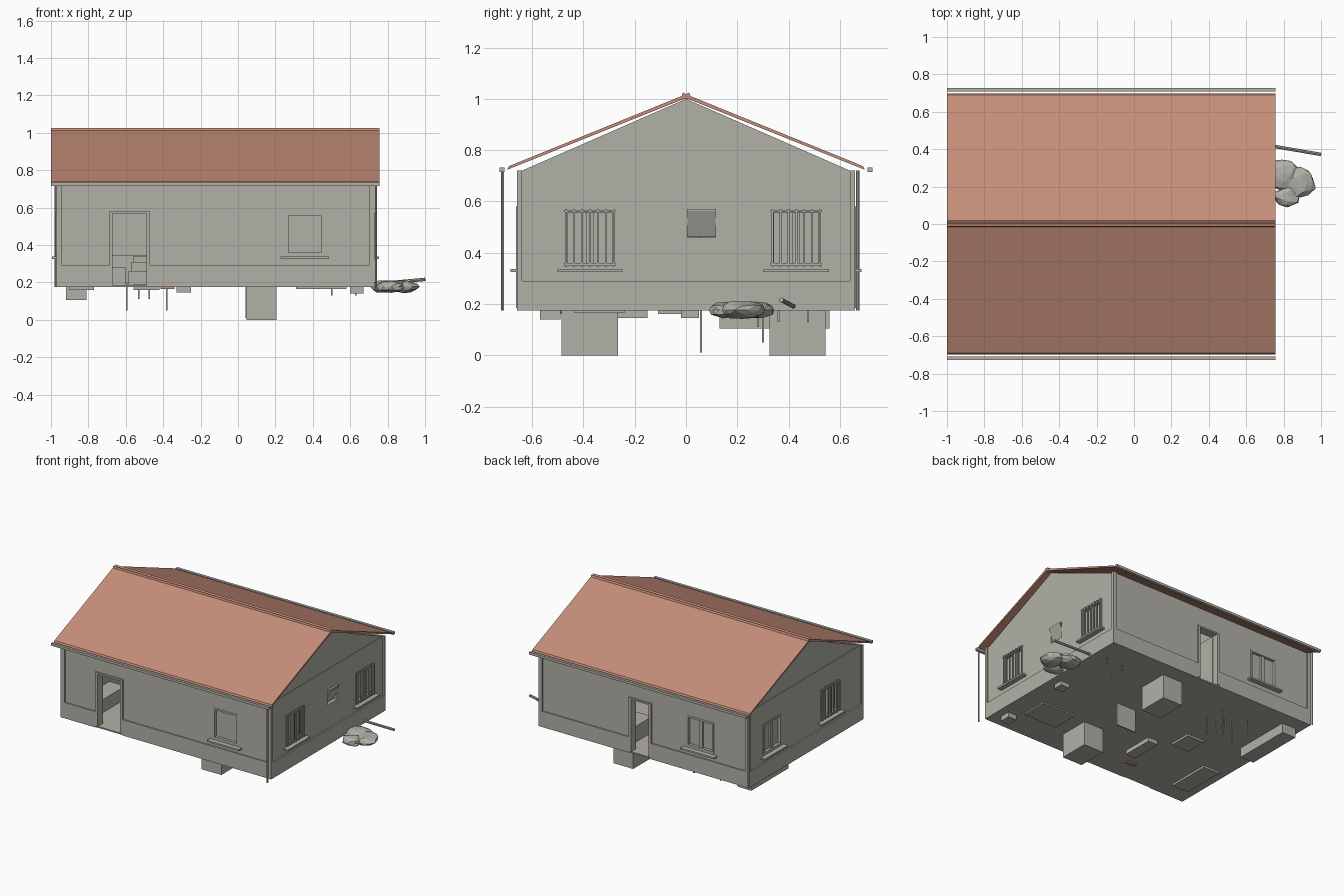
import bpy, bmesh, random
from mathutils import Matrix, Vector

random.seed(4)
cube = bpy.data.objects.get("Cube")
if cube:
    bpy.data.objects.remove(cube)


def material(name, color):
    m = bpy.data.materials.new(name)
    m.use_nodes = True
    m.diffuse_color = color
    m.node_tree.nodes["Principled BSDF"].inputs["Base Color"].default_value = color
    return m


GREY = material("warm_grey", (0.45, 0.44, 0.39, 1))
TILE = material("terracotta", (0.56, 0.27, 0.19, 1))


def finish(name, bm, mat):
    me = bpy.data.meshes.new(name)
    bm.to_mesh(me)
    bm.free()
    me.materials.append(mat)
    ob = bpy.data.objects.new(name, me)
    bpy.context.scene.collection.objects.link(ob)
    return ob


def boxes(name, bounds, mat=GREY):
    """One object from pairs of opposite corners."""
    bm = bmesh.new()
    for a, b in bounds:
        a, b = Vector(a), Vector(b)
        size = [max(abs(c), 0.001) for c in b - a]
        bmesh.ops.create_cube(bm, size=1, matrix=Matrix.Translation((a + b) / 2) @ Matrix.Diagonal((*size, 1)))
    return finish(name, bm, mat)


def prism(name, profile, x0, x1, mat):
    """A y-z outline extruded along x."""
    bm = bmesh.new()
    face = bm.faces.new([bm.verts.new((x0, y, z)) for y, z in profile])
    ext = bmesh.ops.extrude_face_region(bm, geom=[face])
    moved = [v for v in ext["geom"] if isinstance(v, bmesh.types.BMVert)]
    bmesh.ops.translate(bm, verts=moved, vec=(x1 - x0, 0, 0))
    bmesh.ops.recalc_face_normals(bm, faces=bm.faces)
    return finish(name, bm, mat)


# House limits
X0, X1, Y, BASE, EAVE, PLINTH = -0.96, 0.72, 0.65, 0.175, 0.72, 0.29


def at(side, u, w, z):
    """Point on a wall: u along it, w outwards, z up."""
    return {"front": (u, -Y - w, z), "back": (u, Y + w, z),
            "left": (X1 + w, u, z), "right": (X0 - w, u, z)}[side]


def slab(side, u0, u1, w0, w1, z0, z1):
    return at(side, u0, w0, z0), at(side, u1, w1, z1)


# Walls with openings (u0, u1, z0, z1), and the plinth in front of them
WZ = (0.345, 0.57)
openings = {
    "front": [(-0.69, -0.47, 0.185, 0.58), (0.255, 0.46, *WZ)],
    "back": [(-0.68, -0.46, *WZ), (-0.18, 0.0, 0.185, 0.58)],
    "left": [(-0.475, -0.275, *WZ), (0.005, 0.115, 0.46, 0.56), (0.33, 0.53, *WZ)],
    "right": [(-0.39, -0.18, *WZ), (0.27, 0.48, *WZ)],
}
for side, holes in openings.items():
    lo, hi = (X0, X1) if side in ("front", "back") else (-Y, Y)
    wall, plinth, u, p = [], [], lo, lo
    for u0, u1, z0, z1 in holes:
        wall += [slab(side, u, u0, -0.05, 0, BASE, EAVE),
                 slab(side, u0, u1, -0.05, 0, BASE, z0),
                 slab(side, u0, u1, -0.05, 0, z1, EAVE)]
        u = u1
        if z0 < PLINTH:
            plinth.append(slab(side, p, u0, 0, 0.01, BASE, PLINTH))
            p = u1
    wall.append(slab(side, u, hi, -0.05, 0, BASE, EAVE))
    plinth.append(slab(side, p, hi, 0, 0.01, BASE, PLINTH))
    boxes(side + "_wall", wall)
    boxes(side + "_plinth", plinth)

boxes("corner_strips", [((x, y, BASE), (x + 0.03, y + 0.02, EAVE))
                        for x in (-0.97, 0.70) for y in (-0.66, 0.64)])
boxes("floor", [((-0.965, -0.655, BASE), (0.725, 0.655, 0.185))])
boxes("ceiling", [((X0, -Y, 0.71), (X1, Y, EAVE))])
boxes("partition", [((-0.25, -0.6, BASE), (-0.22, 0.6, EAVE))])


# Windows: frame, pane, sill and optional grille
def window(name, side, u0, u1, z0, z1, mullion=True, grille=False):
    t = 0.014
    parts = [slab(side, u0, u0 + t, -0.03, 0.003, z0, z1),
             slab(side, u1 - t, u1, -0.03, 0.003, z0, z1),
             slab(side, u0, u1, -0.03, 0.003, z0, z0 + t),
             slab(side, u0, u1, -0.03, 0.003, z1 - t, z1)]
    if mullion:
        mid = (u0 + u1) / 2
        parts.append(slab(side, mid - t, mid + t, -0.03, -0.005, z0, z1))
    boxes(name + "_frame", parts)
    boxes(name + "_pane", [slab(side, u0, u1, -0.025, -0.018, z0, z1)])
    boxes(name + "_sill", [slab(side, u0 - 0.027, u1 + 0.027, -0.02, 0.035, z0 - 0.02, z0 - 0.008)])
    if grille:
        bars = [slab(side, u0, u1, 0.008, 0.016, z, z + 0.008) for z in (z0 + 0.006, z1 - 0.012)]
        for i in range(7):
            u = u0 + 0.004 + (u1 - u0 - 0.014) * i / 6
            bars.append(slab(side, u, u + 0.007, 0.008, 0.016, z0, z1))
        boxes(name + "_grille", bars)


window("front_window", "front", *openings["front"][1], mullion=False)
window("back_window", "back", *openings["back"][0])
window("left_front_window", "left", *openings["left"][0], grille=True)
window("left_back_window", "left", *openings["left"][2], grille=True)
window("right_front_window", "right", *openings["right"][0], grille=True)
window("right_back_window", "right", *openings["right"][1])

# Small tilted vent with its lintel
vent = boxes("vent_flap", [((-0.004, -0.055, -0.055), (0.004, 0.055, 0.055))])
vent.location = (0.712, 0.06, 0.513)
vent.rotation_euler.y = 0.4
boxes("vent_lintel", [slab("left", 0.003, 0.117, -0.01, 0.015, 0.56, 0.571)])

# Door frames and an open door leaf
for side, (u0, u1, z0, z1) in (("front", openings["front"][0]), ("back", openings["back"][1])):
    boxes(side + "_door_frame", [slab(side, u0, u0 + 0.018, -0.05, 0.013, z0, z1),
                                 slab(side, u1 - 0.018, u1, -0.05, 0.013, z0, z1),
                                 slab(side, u0, u1, -0.05, 0.013, z1 - 0.012, z1)])
boxes("back_door_leaf", [((-0.165, 0.45, 0.185), (-0.155, 0.62, 0.565))])

# Gables, roof slopes and ridge cap
for name, x in (("left_gable", 0.66), ("right_gable", -0.955)):
    prism(name, [(-0.64, EAVE), (0.64, EAVE), (0, 1.0)], x, x + 0.055, GREY)
for name, s in (("front_roof", -1), ("back_roof", 1)):
    prism(name, [(0, 1.003), (0, 1.018), (s * 0.69, 0.738), (s * 0.697, 0.724)], -1, 0.757, TILE)
prism("ridge_cap", [(-0.02, 1.0), (-0.012, 1.025), (0, 1.018), (0.012, 1.025), (0.022, 1.0)], -1, 0.757, TILE)

# Gutters and downpipes
boxes("gutters", [((-1, s * 0.708, 0.715), (0.757, s * 0.728, 0.733)) for s in (-1, 1)])
for name, x, y in (("front_downpipe", 0.738, -0.715), ("back_downpipe", -0.975, 0.67)):
    bm = bmesh.new()
    bmesh.ops.create_cone(bm, cap_ends=True, segments=8, radius1=0.006, radius2=0.006, depth=0.545,
                          matrix=Matrix.Translation((x, y, 0.4475)))
    finish(name, bm, GREY)

# Furniture standing through the floor: x range, y range, bottom, top
furniture = {
    "front_cabinet": (0.045, 0.205, -0.485, -0.265, 0, 0.3),
    "back_cabinet": (0.045, 0.205, 0.325, 0.545, 0, 0.3),
    "inner_door": (0.04, 0.20, 0.055, 0.063, 0.01, 0.5),
    "bed": (0.31, 0.58, -0.435, -0.24, 0.165, 0.25),
    "front_nightstand": (0.6, 0.67, -0.57, -0.49, 0.14, 0.24),
    "back_nightstand": (0.6, 0.67, -0.02, 0.05, 0.145, 0.24),
    "bench": (-0.33, -0.25, -0.38, -0.15, 0.145, 0.24),
    "rug": (-0.56, -0.42, -0.11, 0.05, 0.16, 0.19),
    "counter": (-0.92, -0.81, 0.13, 0.56, 0.105, 0.3),
    "sofa": (-0.9, -0.77, -0.52, -0.2, 0.16, 0.28),
    "stove": (-0.69, -0.6, -0.1, 0.0, 0.185, 0.28),
    "chest": (-0.585, -0.47, 0.1, 0.25, 0.185, 0.26),
    "crate": (-0.57, -0.47, 0.12, 0.25, 0.26, 0.31),
    "small_crate": (-0.56, -0.47, 0.14, 0.25, 0.31, 0.34),
}
for name, (xa, xb, ya, yb, za, zb) in furniture.items():
    boxes(name, [((xa, ya, za), (xb, yb, zb))])
boxes("clay_dish", [((-0.415, -0.5, 0.165), (-0.34, -0.47, 0.178))], TILE)


def legs(name, spots, bottom):
    boxes(name, [((x - 0.004, y - 0.004, bottom), (x + 0.004, y + 0.004, 0.2)) for x, y in spots])


legs("table_legs", [(x, y) for x in (-0.595, -0.38) for y in (0.30, 0.45)], 0.05)
legs("chair_legs", [(x, y) for x in (-0.53, -0.475) for y in (0.28, 0.36)], 0.11)
legs("stool_legs", [(0.5, 0.475), (0.63, 0.475), (0.5, 0.36)], 0.13)

# Faceted rocks beside the wall
rocks = [(0.79, 0.27, 0.09, 0.085), (0.89, 0.22, 0.08, 0.09), (0.82, 0.145, 0.075, 0.055)]
for i, (x, y, rx, ry) in enumerate(rocks):
    bm = bmesh.new()
    bmesh.ops.create_icosphere(bm, subdivisions=2, radius=1)
    for v in bm.verts:
        v.co *= random.uniform(0.85, 1.1)
        v.co = Vector((x + v.co.x * rx, y + v.co.y * ry, 0.177 + v.co.z * 0.035))
    finish("rock_%d" % (i + 1), bm, GREY)

# Loose pole lying over the rocks
a, b = Vector((0.72, 0.42, 0.19)), Vector((1.0, 0.372, 0.216))
bm = bmesh.new()
bmesh.ops.create_cone(bm, cap_ends=True, segments=8, radius1=0.009, radius2=0.009, depth=(b - a).length,
                      matrix=Matrix.Translation((a + b) / 2) @ (b - a).to_track_quat("Z", "Y").to_matrix().to_4x4())
finish("pole", bm, GREY)
